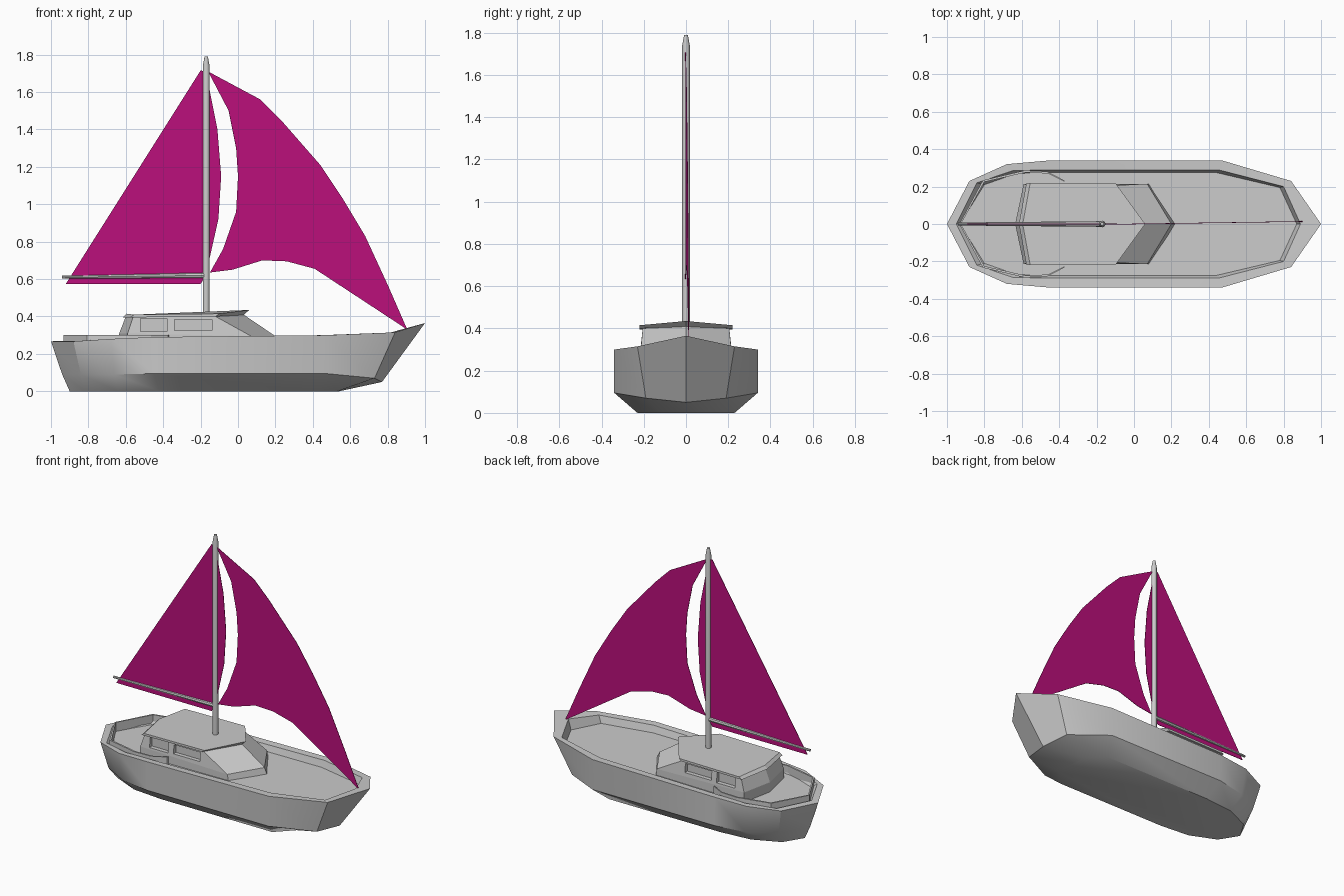
import bpy, bmesh, math
from mathutils import Vector

if "Cube" in bpy.data.objects:
    bpy.data.objects.remove(bpy.data.objects["Cube"])


def make(name, verts, faces, smooth=None):
    me = bpy.data.meshes.new(name)
    me.from_pydata(verts, [], faces)
    bm = bmesh.new()
    bm.from_mesh(me)
    bmesh.ops.recalc_face_normals(bm, faces=bm.faces)
    bm.to_mesh(me)
    bm.free()
    ob = bpy.data.objects.new(name, me)
    bpy.context.collection.objects.link(ob)
    if smooth:
        bpy.ops.object.select_all(action='DESELECT')
        ob.select_set(True)
        bpy.context.view_layer.objects.active = ob
        bpy.ops.object.shade_smooth_by_angle(angle=math.radians(smooth))
    return ob


def mirror(half):
    """Close a half outline (first and last point on y = 0) into a full ring."""
    return half + [(x, -y, z) for x, y, z in half[-2:0:-1]]


def loft(name, rings, smooth=None):
    n = len(rings[0])
    verts = [p for r in rings for p in r]
    faces = [(k*n + i, k*n + (i+1) % n, (k+1)*n + (i+1) % n, (k+1)*n + i)
             for k in range(len(rings)-1) for i in range(n)]
    last = (len(rings)-1) * n
    faces += [tuple(range(n)), tuple(range(last, last+n))]
    return make(name, verts, faces, smooth)


def spar(name, stations, sides=12):
    """Round tapered pole through (centre, radius) stations."""
    axis = (Vector(stations[-1][0]) - Vector(stations[0][0])).normalized()
    u = axis.cross(Vector((0, 1, 0))).normalized()
    v = axis.cross(u)
    ang = [2*math.pi*i/sides for i in range(sides)]
    rings = [[Vector(c) + r*(math.cos(a)*u + math.sin(a)*v) for a in ang]
             for c, r in stations]
    return loft(name, rings, 40)


# Hull: keel, chine, outer rim, inner rim and sunken deck
keel = [(-.90, 0, 0), (-.82, .13, 0), (-.64, .21, 0), (-.42, .23, 0),
        (.42, .23, 0), (.53, .12, 0), (.54, 0, 0)]
chine = [(-.94, 0, .09), (-.84, .20, .09), (-.66, .30, .09), (-.45, .34, .095),
         (.47, .34, .095), (.73, .19, .07), (.77, 0, .05)]
rim = [(-1, 0, .267), (-.88, .23, .267), (-.68, .32, .28), (-.45, .34, .29),
       (.47, .34, .30), (.84, .23, .315), (1, 0, .365)]
inner = [(-.95, 0, .27), (-.84, .22, .27), (-.65, .285, .28), (-.45, .29, .285),
         (.45, .29, .30), (.80, .20, .31), (.89, 0, .335)]
deck = [(-.93, 0, .24), (-.80, .21, .24), (-.63, .27, .245), (-.45, .275, .25),
        (.44, .275, .255), (.78, .195, .26), (.87, 0, .265)]
loft("hull", [mirror(r) for r in (keel, chine, rim, inner, deck)], 35)

# Raised cockpit coaming around the stern
path = [(-.37, .225), (-.46, .27), (-.58, .275), (-.80, .225), (-.925, 0)]
path += [(x, -y) for x, y in path[-2::-1]]
outer = [(x*1.01, y*1.04) for x, y in path]
rows = [[(x, y, z) for x, y in p] for p, z in
        ((outer, .24), (outer, .302), (path, .302), (path, .24))]
n = len(path)
make("cockpit_coaming", [p for r in rows for p in r],
     [(k*n+i, k*n+i+1, (k+1) % 4*n+i+1, (k+1) % 4*n+i)
      for k in range(4) for i in range(n-1)]
     + [(0, n, 2*n, 3*n), (n-1, 2*n-1, 3*n-1, 4*n-1)])

# Cabin body with raked V-shaped front
base = [(-.635, 0, .24), (-.59, .215, .24), (.08, .215, .24), (.225, 0, .24)]
sill = [(-.635, 0, .31), (-.59, .215, .31), (.07, .215, .295), (.20, 0, .295)]
head = [(-.60, 0, .40), (-.56, .205, .40), (-.12, .205, .40), (.03, 0, .41)]
cabin = loft("cabin", [mirror(r) for r in (base, sill, head)])

# Recessed side windows
for name, x0, x1, z0, z1 in (("rear", -.52, -.38, .32, .39),
                             ("front", -.34, -.14, .325, .385)):
    bpy.ops.mesh.primitive_cube_add(size=1, location=((x0+x1)/2, 0, (z0+z1)/2))
    cutter = bpy.context.object
    cutter.name = name + "_window_cutter"
    cutter.scale = (x1-x0, .6, z1-z0)
    # keep the cabin core: cut only outside |y| = 0.18
    core = loft(name + "_window_panel", [
        mirror([(x0-.01, 0, z), (x0-.01, .185, z), (x1+.01, .185, z), (x1+.01, 0, z)])
        for z in (z0-.01, z1+.01)])
    mod = cabin.modifiers.new(name + "_window", 'BOOLEAN')
    mod.operation = 'DIFFERENCE'
    mod.object = cutter
    mod.solver = 'EXACT'
    cutter.hide_render = True
    cutter.hide_viewport = True

# Roof with pointed visor
low = [(-.615, 0, .395), (-.575, .22, .395), (-.12, .22, .40), (.03, 0, .408)]
top = [(-.595, 0, .415), (-.555, .22, .41), (-.10, .22, .415), (.06, 0, .435)]
loft("cabin_roof", [mirror(low), mirror(top)])

# Mast and boom
spar("mast", [((-.17, 0, .38), .018), ((-.17, 0, 1.74), .018), ((-.17, 0, 1.79), .009)])
spar("boom", [((-.94, 0, .61), .008), ((-.17, 0, .62), .015)], 8)

# Sails: thin flat sheets
cloth = bpy.data.materials.new("sail_cloth")
cloth.diffuse_color = (.5, .005, .2, 1)
cloth.use_nodes = True
cloth.node_tree.nodes["Principled BSDF"].inputs["Base Color"].default_value = cloth.diffuse_color
main = [(-.20, 1.715), (-.92, .575), (-.20, .575), (-.17, .62), (-.15, .72),
        (-.105, .92), (-.09, 1.15), (-.11, 1.4), (-.15, 1.6), (-.165, 1.71)]
jib = [(-.16, 1.71), (.12, 1.56), (.23, 1.45), (.44, 1.21), (.56, 1.03), (.68, .83),
       (.80, .57), (.905, .33), (.41, .655), (.26, .695), (.13, .70), (-.03, .65), (-.15, .635),
       (-.08, .76), (-.01, .96), (0, 1.15), (-.01, 1.3), (-.05, 1.5)]
for name, pts, slope in (("main_sail", main, 0), ("jib_sail", jib, .015)):
    ob = make(name, [(x, slope*x, z) for x, z in pts], [tuple(range(len(pts)))])
    ob.data.materials.append(cloth)
    solid = ob.modifiers.new("thickness", 'SOLIDIFY')
    solid.thickness = .003
    solid.offset = 0
